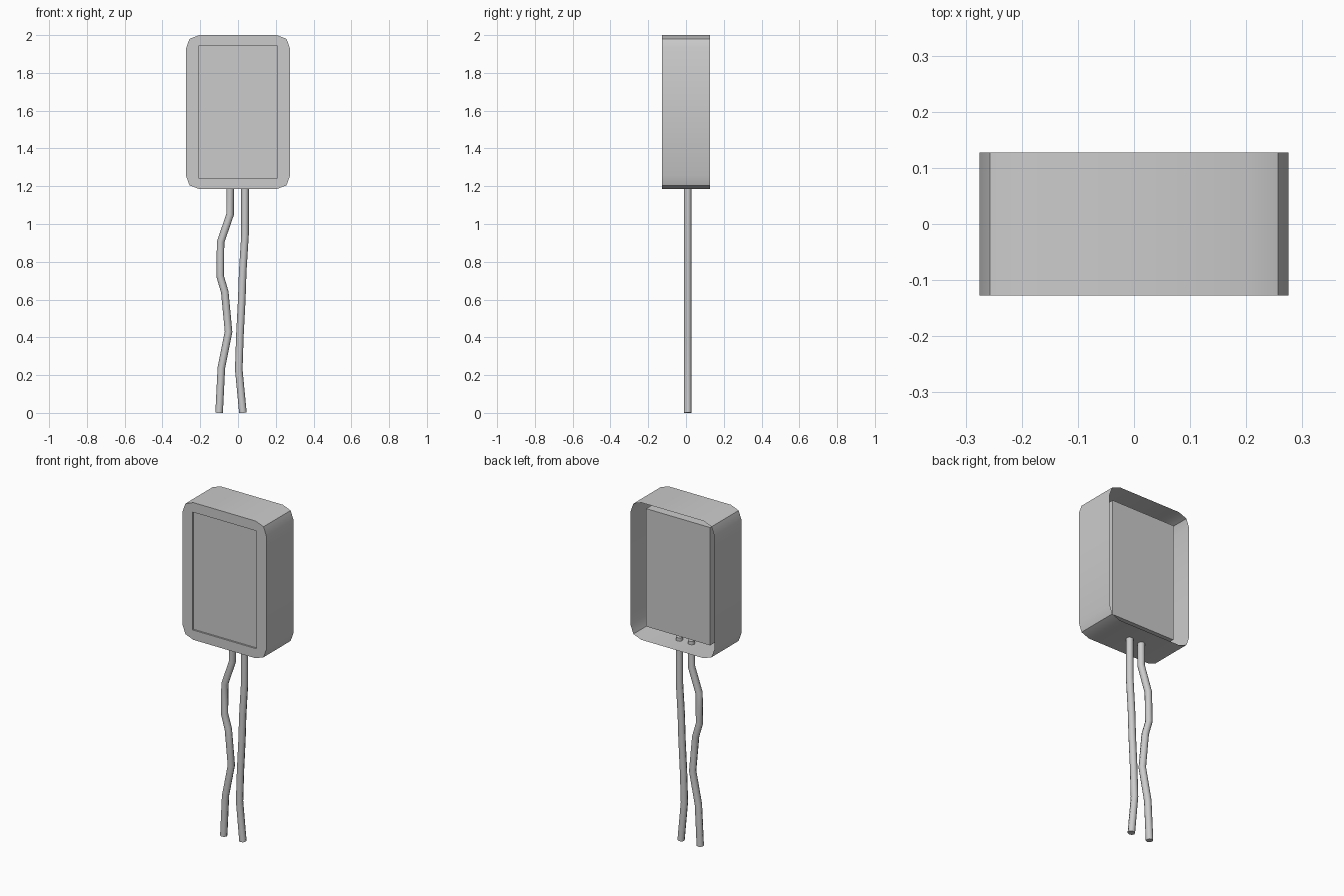
import bpy, bmesh, math

if "Cube" in bpy.data.objects:
    bpy.data.objects.remove(bpy.data.objects["Cube"])

YF, YB = -0.127, 0.127      # front and open back of the casing
CZ = 1.5925                 # casing centre height
HX, HZ = 0.275, 0.4075      # casing half sizes
PX, PZ = 0.21, 0.35         # inner block half sizes


def finish(name, bm):
    mesh = bpy.data.meshes.new(name)
    bm.to_mesh(mesh)
    bm.free()
    obj = bpy.data.objects.new(name, mesh)
    bpy.context.collection.objects.link(obj)
    return obj


def ring(bm, points, y):
    return [bm.verts.new((x, y, CZ + z)) for x, z in points]


def bridge(bm, a, b):
    n = len(a)
    for i in range(n):
        j = (i + 1) % n
        bm.faces.new((a[i], a[j], b[j], b[i]))


# Casing outline: each corner has three points (anticlockwise from the front)
corner = [(HX, HZ - 0.07), (HX - 0.018, HZ - 0.02), (HX - 0.07, HZ)]
outline = []
for sx, sz in ((1, 1), (-1, 1), (-1, -1), (1, -1)):
    pts = [(sx * x, sz * z) for x, z in corner]
    outline += pts if sx * sz > 0 else pts[::-1]
window = [(PX, PZ), (-PX, PZ), (-PX, -PZ), (PX, -PZ)]

# Casing: open-backed wall, plus a flat front rim around the window
bm = bmesh.new()
back = ring(bm, outline, YB)
front = ring(bm, outline, YF)
bridge(bm, back, front)
inner = ring(bm, window, YF)
for k in range(4):
    c = front[3 * k:3 * k + 3]
    nxt = front[(3 * k + 3) % 12]
    bm.faces.new((inner[k], *c[::-1]))
    bm.faces.new((inner[(k + 1) % 4], nxt, c[2], inner[k]))
# Shallow recess walls inside the window
bridge(bm, inner, ring(bm, window, YF + 0.01))
bmesh.ops.recalc_face_normals(bm, faces=bm.faces)
casing = finish("casing", bm)
bpy.context.view_layer.objects.active = casing
casing.select_set(True)
bpy.ops.object.shade_smooth_by_angle(angle=math.radians(30))

# Inner block filling the window and standing proud inside the casing
bm = bmesh.new()
a, b = ring(bm, window, YF + 0.01), ring(bm, window, 0.074)
bridge(bm, a, b)
bm.faces.new(a)
bm.faces.new(b[::-1])
bmesh.ops.recalc_face_normals(bm, faces=bm.faces)
finish("inner_block", bm)


# Wires: bent round leads that poke through the casing floor
def wire(name, path):
    curve = bpy.data.curves.new(name, "CURVE")
    curve.dimensions = "3D"
    curve.bevel_depth = 0.02
    curve.bevel_resolution = 2
    curve.use_fill_caps = True
    spline = curve.splines.new("POLY")
    spline.points.add(len(path) - 1)
    for p, (x, z) in zip(spline.points, path):
        p.co = (x, 0.009, z, 1)
    obj = bpy.data.objects.new(name, curve)
    bpy.context.collection.objects.link(obj)


wire("left_wire", [(-0.042, 1.205), (-0.042, 1.05), (-0.092, 0.905), (-0.095, 0.725),
                   (-0.07, 0.64), (-0.05, 0.43), (-0.088, 0.24), (-0.1, 0)])
wire("right_wire", [(0.037, 1.205), (0.037, 0.94), (0.025, 0.75), (0.02, 0.6),
                    (0.01, 0.41), (0.004, 0.23), (0.026, 0)])
